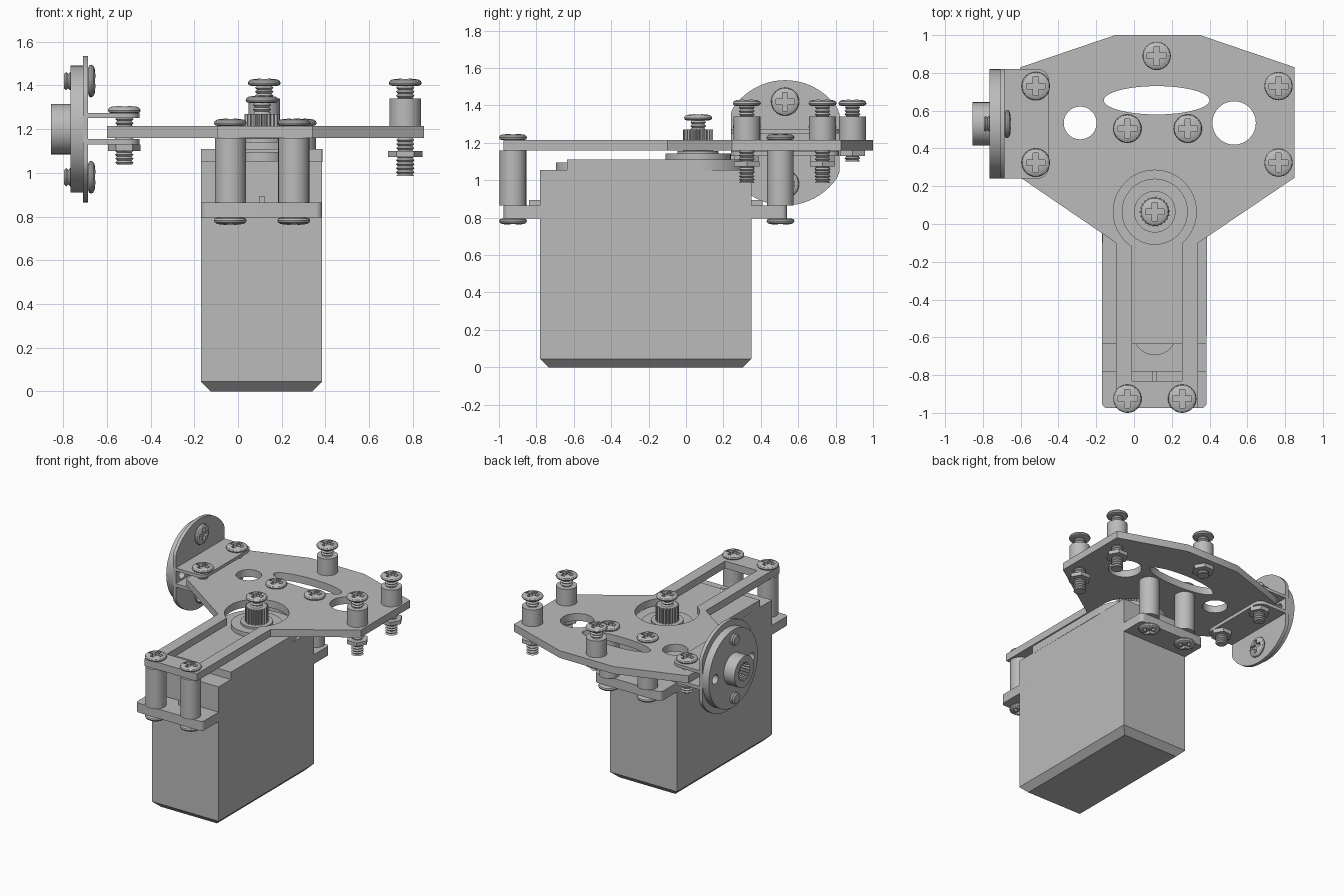
import bpy, bmesh
from math import sin, cos, pi, radians
from mathutils import Matrix

cube = bpy.data.objects.get("Cube")
if cube:
    bpy.data.objects.remove(cube, do_unlink=True)

grey = bpy.data.materials.new("mid grey")
grey.use_nodes = True
grey.diffuse_color = (0.5, 0.5, 0.5, 1)
grey.node_tree.nodes["Principled BSDF"].inputs["Base Color"].default_value = (0.5, 0.5, 0.5, 1)


# ---------- helpers ----------
def add(name, mesh, matrix=None):
    obj = bpy.data.objects.new(name, mesh)
    bpy.context.collection.objects.link(obj)
    if matrix is not None:
        obj.matrix_world = matrix
    return obj


def finish(bm, name, matrix=None):
    bmesh.ops.recalc_face_normals(bm, faces=bm.faces)
    mesh = bpy.data.meshes.new(name)
    bm.to_mesh(mesh)
    bm.free()
    mesh.materials.append(grey)
    mesh.shade_smooth()
    mesh.set_sharp_from_angle(angle=radians(32))
    return add(name, mesh, matrix)


def prism(name, pts, z0, z1, matrix=None):
    bm = bmesh.new()
    face = bm.faces.new([bm.verts.new((x, y, z0)) for x, y in pts])
    top = bmesh.ops.extrude_face_region(bm, geom=[face])["geom"]
    moved = [v for v in top if isinstance(v, bmesh.types.BMVert)]
    bmesh.ops.translate(bm, verts=moved, vec=(0, 0, z1 - z0))
    return finish(bm, name, matrix)


def lathe(name, profile, n=32):
    bm = bmesh.new()
    rings = [[bm.verts.new((r * cos(2 * pi * i / n), r * sin(2 * pi * i / n), z))
              for i in range(n)] for r, z in profile]
    for a, b in zip(rings, rings[1:]):
        for i in range(n):
            j = (i + 1) % n
            bm.faces.new((a[i], a[j], b[j], b[i]))
    bm.faces.new(rings[0])
    bm.faces.new(rings[-1])
    return finish(bm, name)


def ring(r, n=40, cx=0, cy=0, ry=None):
    ry = r if ry is None else ry
    return [(cx + r * cos(2 * pi * i / n), cy + ry * sin(2 * pi * i / n)) for i in range(n)]


def gear(r_out, r_in, teeth, cx=0, cy=0):
    return [(cx + r * cos(a), cy + r * sin(a)) for i in range(teeth * 4)
            for r, a in [(r_out if i % 4 < 2 else r_in, pi * i / teeth / 2)]]


def rounded(x0, x1, y0, y1, r, right_only=False):
    pts = []
    corners = [(x1, y1, 0), (x0, y1, 1), (x0, y0, 2), (x1, y0, 3)]
    for x, y, q in corners:
        if right_only and x == x0:
            pts.append((x, y))
            continue
        sx, sy = (-1 if x == x1 else 1), (-1 if y == y1 else 1)
        for k in range(6):
            a = (q + k / 5) * pi / 2
            pts.append((x + sx * r + r * cos(a), y + sy * r + r * sin(a)))
    return pts


def rect(x0, x1, y0, y1):
    return [(x1, y1), (x0, y1), (x0, y0), (x1, y0)]


def cut(obj, cutters):
    for c in cutters:
        mod = obj.modifiers.new("cut", 'BOOLEAN')
        mod.operation, mod.solver, mod.object = 'DIFFERENCE', 'EXACT', c
    bpy.context.view_layer.update()
    deps = bpy.context.evaluated_depsgraph_get()
    mesh = bpy.data.meshes.new_from_object(obj.evaluated_get(deps))
    obj.modifiers.clear()
    obj.data = mesh
    mesh.shade_smooth()
    mesh.set_sharp_from_angle(angle=radians(32))
    for c in cutters:
        bpy.data.objects.remove(c, do_unlink=True)


def at(x, y, z):
    return Matrix.Translation((x, y, z))


FLIP = Matrix.Rotation(pi, 4, 'X')

# ---------- screw head with a cross recess, shared by every screw ----------
head = lathe("centre_screw_head", [(0.06, 0), (0.071, 0.004), (0.075, 0.013),
                                   (0.071, 0.022), (0.06, 0.029), (0.03, 0.033)])
cut(head, [prism("recess", rect(-a, a, -b, b), 0.012, 0.06)
           for a, b in ((0.05, 0.014), (0.014, 0.05))])
head_mesh = head.data
SX, SY = 0.11, 0.065          # output shaft axis
head.matrix_world = at(SX, SY, 1.32)


def rod(name, length, matrix):
    steps = int(length / 0.009)
    obj = lathe(name, [(0.042 if i % 2 else 0.033, -length * i / steps)
                       for i in range(steps + 1)], 20)
    obj.matrix_world = matrix


def screw(name, matrix, length):
    add(name + "_head", head_mesh, matrix)
    rod(name + "_thread", length, matrix)


# ---------- motor case ----------
X0, X1, Y0, Y1 = -0.17, 0.385, -0.78, 0.35
bm = bmesh.new()
bmesh.ops.create_cube(bm, size=1)
bmesh.ops.transform(bm, verts=bm.verts, matrix=at((X0 + X1) / 2, (Y0 + Y1) / 2, 0.5275)
                    @ Matrix.Diagonal((X1 - X0, Y1 - Y0, 1.055, 1)))
low = [e for e in bm.edges if all(v.co.z < 0.1 for v in e.verts)]
bmesh.ops.bevel(bm, geom=low, offset=0.045, segments=1, affect='EDGES')
finish(bm, "motor_case")
prism("mounting_flange", rounded(X0, X1, -0.975, 0.54, 0.03), 0.795, 0.865)
for y0, y1 in ((-0.84, Y0), (Y1, 0.41)):
    prism("flange_rib", rect(0.095, 0.122, y0, y1), 0.86, 0.895)

# raised lid with a round end about the shaft
R = (X1 - X0) / 2
lid = [(X0, -0.635), (X1, -0.635)] + [(SX + R * cos(pi * i / 24), SY + R * sin(pi * i / 24))
                                      for i in range(25)]
prism("case_lid", lid, 1.05, 1.11)
prism("lid_step", ring(0.115, 32, SX, -0.58), 1.05, 1.095)

# output shaft
prism("shaft_boss", ring(0.175, 40, SX, SY), 1.1, 1.142)
prism("shaft_collar", ring(0.11, 40, SX, SY), 1.14, 1.157)
prism("splined_shaft", gear(0.08, 0.069, 22, SX, SY), 1.15, 1.27)
rod("centre_screw_thread", 0.08, at(SX, SY, 1.32))

# ---------- top plate ----------
PB, PT = 1.16, 1.215
outline = [(-0.1, 1), (-0.6, 0.83), (-0.6, 0.245), (-0.095, -0.1), (-0.095, -0.975),
           (0.34, -0.975), (0.34, -0.1), (0.85, 0.245), (0.85, 0.83), (0.35, 1)]
plate = prism("top_plate", outline, PB, PT)
openings = [rect(-0.01, 0.255, -0.83, SY), ring(0.22, 48, SX, SY),
            ring(0.28, 48, 0.12, 0.655, 0.075),
            ring(0.087, 32, -0.285, 0.535), ring(0.115, 32, 0.53, 0.535)]
cut(plate, [prism("opening", p, 1.0, 1.4) for p in openings])

# ---------- posts between flange and plate ----------
for x, y in ((-0.035, -0.925), (0.255, -0.925), (-0.035, 0.505), (0.285, 0.505)):
    prism("post", ring(0.071, 32, x, y), 0.865, PB)
    add("post_top_screw", head_mesh, at(x, y, PT))
    add("post_bottom_screw", head_mesh, at(x, y, 0.795) @ FLIP)

# ---------- spacers on the plate ----------
for x, y, nut_z, end in ((0.12, 0.89, 1.13, 1.1), (0.765, 0.73, 1.073, 0.985),
                         (0.765, 0.325, 1.073, 0.985)):
    prism("spacer", ring(0.072, 32, x, y), PT, 1.34)
    screw("spacer_screw", at(x, y, 1.398), 1.398 - end)
    prism("spacer_nut", ring(0.078, 6, x, y), nut_z, nut_z + 0.028)

# ---------- side bracket ----------
for z0, z1 in ((1.25, 1.273), (1.13, 1.155)):
    prism("bracket_tab", rounded(-0.7, -0.45, 0.24, 0.82, 0.06, True), z0, z1)
for y in (0.73, 0.325):
    screw("bracket_screw", at(-0.52, y, 1.273), 0.235)
    prism("bracket_nut", ring(0.075, 6, -0.52, y), 1.1, 1.13)

# wheel side: local z points to the model's right, local x points up
W = at(-0.71, 0.53, 1.2) @ Matrix.Rotation(-pi / 2, 4, 'Y')
face = [(x, max(-0.29, min(0.29, y))) for x, y in ring(0.335, 64)]
bracket = prism("bracket_face", face, -0.025, 0, W)
disc = prism("wheel_disc", ring(0.29, 64), 0, 0.055, W)
hub = prism("wheel_hub", ring(0.115, 40), 0.055, 0.145, W)
for part in (bracket, disc):
    cut(part, [prism("hole", ring(0.035, 24, 0, y), -0.1, 0.2, W) for y in (-0.215, 0, 0.215)])
cut(hub, [prism("hole", gear(0.07, 0.06, 20), 0.07, 0.2, W),
          prism("hole", ring(0.035, 24), 0, 0.2, W)])
for up in (-0.22, 0.22):
    screw("wheel_screw", W @ at(up, 0, -0.025) @ FLIP, 0.11)
